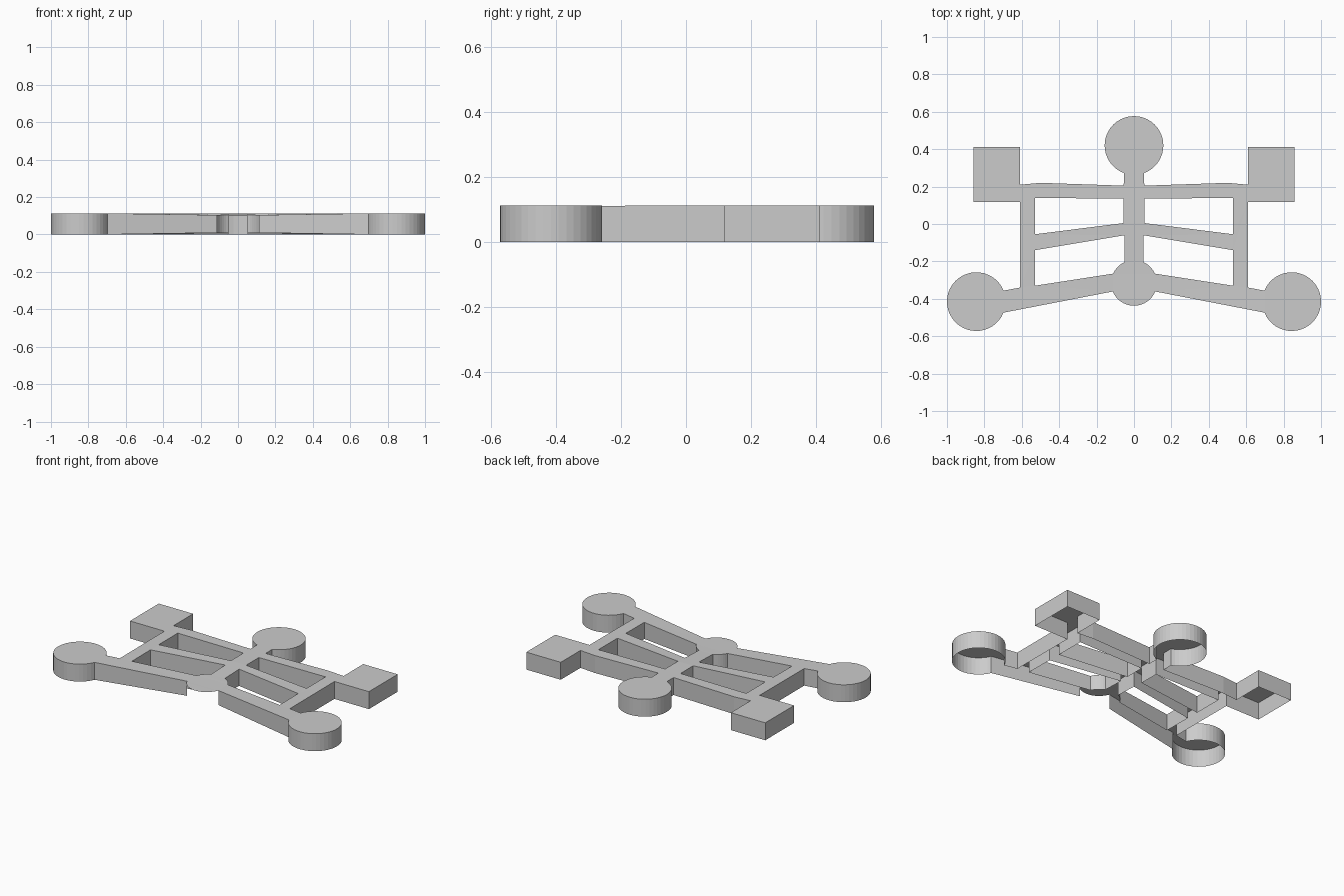
import bpy, bmesh
from math import radians, sin, cos

cube = bpy.data.objects.get("Cube")
if cube:
    bpy.data.objects.remove(cube, do_unlink=True)

HEIGHT = 0.113
grey = bpy.data.materials.new("plain grey")
grey.use_nodes = True
COLOUR = (0.6, 0.6, 0.6, 1)
grey.diffuse_color = COLOUR
grey.node_tree.nodes["Principled BSDF"].inputs["Base Color"].default_value = COLOUR


def arc(cx, cy, r, start, end, steps):
    angles = [radians(start + (end - start) * i / steps) for i in range(steps + 1)]
    return [(cx + r * cos(a), cy + r * sin(a)) for a in angles]


def mirrored(points):
    return [(-x, y) for x, y in reversed(points)]


def inset(x, y):
    # the frame thins slightly towards the front hub
    return 0.011 * max(0, 1 - abs(x) / 0.7) * min(1, max(0, -y / 0.3))


def finish(bm, name):
    mesh = bpy.data.meshes.new(name)
    bm.to_mesh(mesh)
    bm.free()
    mesh.materials.append(grey)
    obj = bpy.data.objects.new(name, mesh)
    bpy.context.collection.objects.link(obj)


def walls(name, loops, skip=lambda a, b: False):
    bm = bmesh.new()
    for loop in loops:
        tops = [bm.verts.new((x, y, HEIGHT - inset(x, y))) for x, y in loop]
        lows = [bm.verts.new((x, y, inset(x, y))) for x, y in loop]
        for i in range(len(loop)):
            j = (i + 1) % len(loop)
            if not skip(loop[i], loop[j]):
                bm.faces.new((tops[i], tops[j], lows[j], lows[i]))
    finish(bm, name)


# Outer outline of one half, from the rear disc round to the front hub
half = arc(0, 0.42, 0.157, 90, -70, 18)
half += [(0.055, 0.205), (0.5, 0.22), (0.61, 0.21)]
half += [(0.61, 0.412), (0.857, 0.412), (0.857, 0.117), (0.61, 0.117)]
half += [(0.61, -0.34)]
half += arc(0.843, -0.415, 0.157, 158, -158, 36)
half += arc(0, -0.315, 0.122, -22, -90, 8)
outline = half + mirrored(half)[1:-1]

# Openings between the bars
rear_opening = [(0.055, 0.005), (0.53, -0.055), (0.53, 0.14), (0.055, 0.135)]
front_opening = arc(0, -0.315, 0.122, 66, 24, 6)
front_opening += [(0.53, -0.33), (0.53, -0.14), (0.05, -0.06)]
openings = [rear_opening, front_opening]
openings += [mirrored(loop) for loop in openings]


# Top plate with the openings left clear
bm = bmesh.new()
for loop in [outline] + openings:
    verts = [bm.verts.new((x, y, 0)) for x, y in loop]
    for i, v in enumerate(verts):
        bm.edges.new((v, verts[(i + 1) % len(verts)]))
bmesh.ops.triangle_fill(bm, use_beauty=True, use_dissolve=False, edges=bm.edges[:], normal=(0, 0, 1))
bm.normal_update()
for face in bm.faces:
    if face.normal.z < 0:
        face.normal_flip()
for v in bm.verts:
    v.co.z = HEIGHT - inset(v.co.x, v.co.y)
finish(bm, "top_plate")

# Skirt walls, left open across the front of the hub
walls("outer_walls", [outline],
      lambda a, b: max(abs(a[0]), abs(b[0])) < 0.12 and max(a[1], b[1]) < -0.3)
walls("opening_walls", openings)
